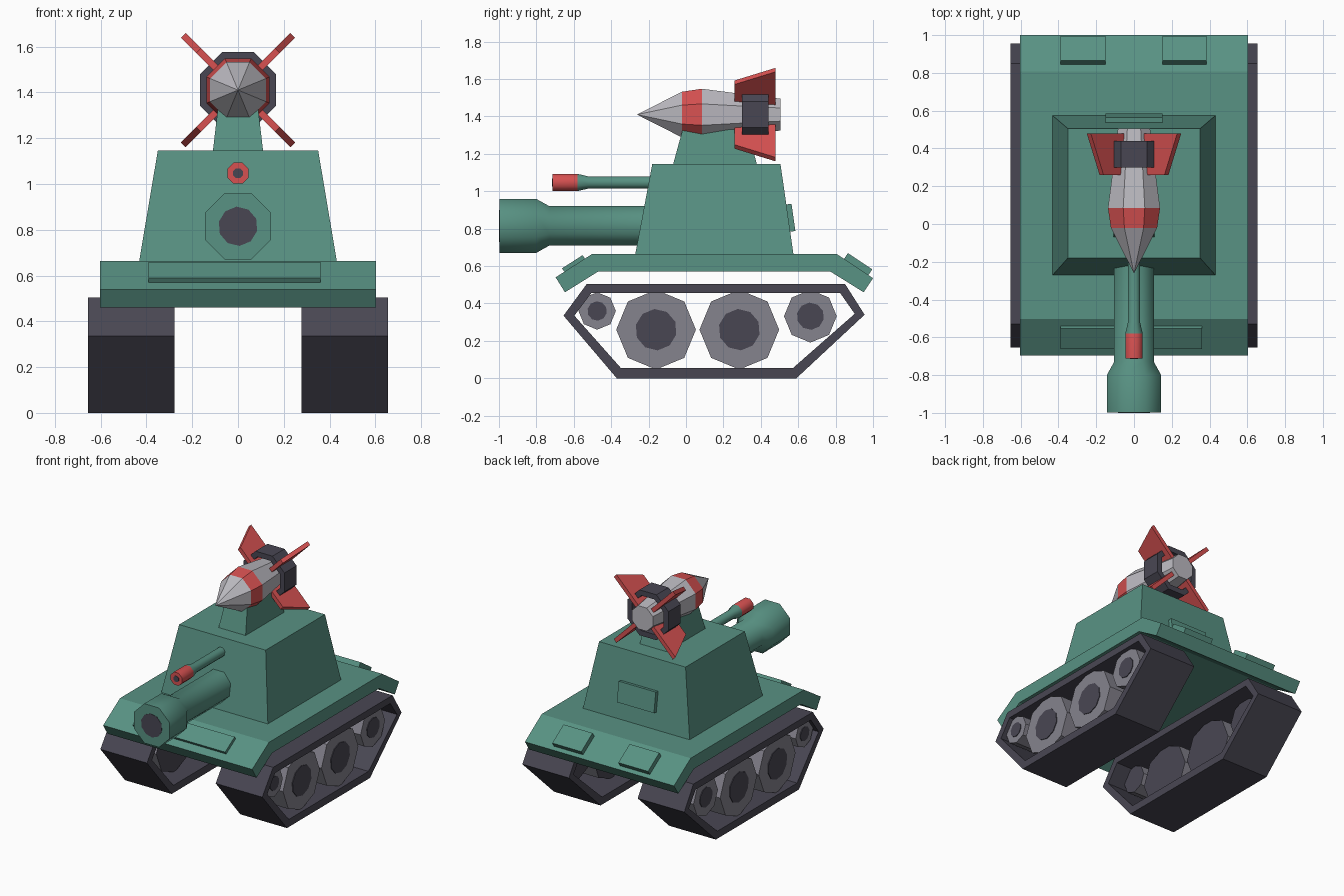
import bpy, bmesh, math
from mathutils import Vector, Matrix

if "Cube" in bpy.data.objects:
    bpy.data.objects.remove(bpy.data.objects["Cube"])


def mat(name, rgb):
    m = bpy.data.materials.new(name)
    m.diffuse_color = (*rgb, 1)
    m.use_nodes = True
    m.node_tree.nodes["Principled BSDF"].inputs["Base Color"].default_value = m.diffuse_color
    return m


GREEN = mat("armour green", (0.098, 0.287, 0.227))
DARK = mat("dark track grey", (0.066, 0.062, 0.086))
GREY = mat("wheel grey", (0.235, 0.228, 0.27))
LIGHT = mat("light grey", (0.50, 0.49, 0.53))
RED = mat("signal red", (0.68, 0.083, 0.083))
K = 1 / math.cos(math.pi / 8)   # octagon: flat-to-flat -> corner radius


def finish(name, bm, mats, rule=None, smooth=False, mirror=False):
    bmesh.ops.remove_doubles(bm, verts=bm.verts, dist=1e-5)
    bmesh.ops.recalc_face_normals(bm, faces=bm.faces)
    bm.normal_update()
    if rule:
        for f in bm.faces:
            f.material_index = rule(f)
    me = bpy.data.meshes.new(name)
    bm.to_mesh(me)
    bm.free()
    for m in mats:
        me.materials.append(m)
    ob = bpy.data.objects.new(name, me)
    bpy.context.collection.objects.link(ob)
    if smooth:
        bpy.context.view_layer.objects.active = ob
        ob.select_set(True)
        bpy.ops.object.shade_smooth_by_angle(angle=math.radians(60))
        ob.select_set(False)
    if mirror:
        ob.modifiers.new("Mirror", "MIRROR").use_axis[0] = True
    return ob


def lathe(name, rings, z, mats, n=8, phase=math.pi / 8, axis="y", y=0, closed=False, **kw):
    """Rings of (distance along axis, radius) around an axis through height z."""
    bm = bmesh.new()
    loops = []
    for d, r in rings:
        loop = []
        for i in range(n):
            a = phase + 2 * math.pi * i / n
            u, v = r * math.cos(a), r * math.sin(a)
            loop.append(bm.verts.new((u, d, z + v) if axis == "y" else (d, y + u, z + v)))
        loops.append(loop)
    pairs = list(zip(loops, loops[1:]))
    if closed:
        pairs.append((loops[-1], loops[0]))
    for a, b in pairs:
        for i in range(n):
            j = (i + 1) % n
            bm.faces.new((a[i], a[j], b[j], b[i]))
    if not closed:
        for (d, r), loop in ((rings[0], loops[0]), (rings[-1], loops[-1])):
            if r > 0:
                bm.faces.new(loop)
    return finish(name, bm, mats, **kw)


def extrude(name, outline, x0, x1, m, **kw):
    """Side outline of (y, z) points pushed along x."""
    bm = bmesh.new()
    f = bm.faces.new([bm.verts.new((x0, y, z)) for y, z in outline])
    ext = bmesh.ops.extrude_face_region(bm, geom=[f])["geom"]
    bmesh.ops.translate(bm, vec=(x1 - x0, 0, 0), verts=[v for v in ext if isinstance(v, bmesh.types.BMVert)])
    return finish(name, bm, [m], **kw)


def frustum(name, low, high, m):
    """low, high = (half width, y front, y back, z)"""
    bm = bmesh.new()
    for w, y0, y1, z in (low, high):
        for x, y in ((-w, y0), (w, y0), (w, y1), (-w, y1)):
            bm.verts.new((x, y, z))
    v = list(bm.verts)
    v = bm.verts[:]
    bm.faces.new(v[:4])
    bm.faces.new(v[4:])
    for i in range(4):
        j = (i + 1) % 4
        bm.faces.new((v[i], v[j], v[4 + j], v[4 + i]))
    return finish(name, bm, [m])


def plate(name, start, end, a, b, thick, x0, x1):
    """Plate lying on the slope start->end, between distances a and b."""
    s = Vector(start)
    d = (Vector(end) - s).normalized()
    n = Vector((-d.y, d.x))
    if n.dot(s - Vector((0.15, 0.3))) < 0:
        n = -n
    pts = [s + d * a - n * .01, s + d * b - n * .01, s + d * b + n * thick, s + d * a + n * thick]
    return extrude(name, pts, x0, x1, GREEN)


# Hull: bent thick deck
extrude("hull", [(-.503, .664), (.807, .664), (1.0, .535), (.95, .46), (.77, .572),
                 (-.468, .572), (-.647, .46), (-.697, .54)], -.603, .603, GREEN)
plate("front_plate", (-.503, .664), (-.697, .54), .045, .175, .022, -.39, .36)
plate("rear_plate_left", (.807, .664), (1.0, .535), .046, .202, .037, -.39, -.15)
plate("rear_plate_right", (.807, .664), (1.0, .535), .046, .202, .037, .15, .385)

# Turret, rear hatch and rocket stand
frustum("turret", (.432, -.272, .575, .66), (.35, -.18, .505, 1.147), GREEN)
plate("rear_hatch", (.575, .66), (.505, 1.147), .125, .272, .028, -.15, .15)
frustum("rocket_stand", (.11, -.07, .38, 1.14), (.088, -.018, .33, 1.33), GREEN)

# Main cannon
lathe("cannon", [(-.15, .105 * K), (-.73, .105 * K), (-.8, .144 * K), (-.998, .144 * K)],
      .815, [GREEN], smooth=True)
lathe("cannon_bore", [(-.99, .086), (-1.0, .086)], .815, [DARK], n=10)

# Small gun with red muzzle
lathe("small_gun", [(-.12, .032 * K), (-.52, .032 * K), (-.58, .046 * K), (-.713, .046 * K)],
      1.047, [GREEN, RED], rule=lambda f: int(f.calc_center_median().y < -.6), smooth=True)
lathe("small_gun_bore", [(-.71, .023), (-.716, .023)], 1.047, [DARK])

# Rocket with red band
RZ = 1.41
lathe("rocket", [(-.262, 0), (-.022, .122 * K), (.085, .138 * K), (.30, .11 * K), (.505, .085 * K)],
      RZ, [LIGHT, RED], rule=lambda f: int(-.02 < f.calc_center_median().y < .08))
lathe("rocket_collar", [(.30, .166 * K), (.44, .166 * K), (.44, .128 * K), (.30, .128 * K)],
      RZ, [DARK], closed=True)

# Four diagonal fins
for k in range(4):
    fin = extrude(f"rocket_fin_{k + 1}", [(.26, .10), (.26, .243), (.478, .338), (.478, .085)],
                  -.015, .015, RED)
    fin.data.transform(Matrix.Translation((0, 0, RZ)) @ Matrix.Rotation(math.pi / 4 + k * math.pi / 2, 4, "Y"))

# Track loops: outer and inner outlines bridged on both sides
outer = [(-.655, .335), (-.53, .505), (.85, .505), (.955, .34), (.59, 0), (-.37, 0)]
inner = [(-.597, .335), (-.507, .455), (.825, .455), (.902, .345), (.572, .055), (-.348, .055)]
bm = bmesh.new()
rows = [[bm.verts.new((x, y, z)) for y, z in o]
        for x, o in ((.278, outer), (.655, outer), (.655, inner), (.278, inner))]
for r in range(4):
    a, b = rows[r], rows[(r + 1) % 4]
    for i in range(6):
        j = (i + 1) % 6
        bm.faces.new((a[i], a[j], b[j], b[i]))
finish("tracks", bm, [DARK], mirror=True)

# Road wheels: grey outside, dark inner face, dark hub discs
for k, (y, z, r, h) in enumerate([(-.475, .36, .1, .052), (-.16, .26, .213, .111),
                                  (.285, .26, .213, .111), (.665, .332, .141, .073)]):
    lathe(f"wheel_{k + 1}", [(.40, r), (.625, r)], z, [GREY, DARK], phase=0, axis="x", y=y,
          rule=lambda f: int(f.normal.x < -.5), mirror=True)
    lathe(f"wheel_hub_{k + 1}", [(.62, h), (.63, h)], z, [DARK], n=10, axis="x", y=y, mirror=True)
